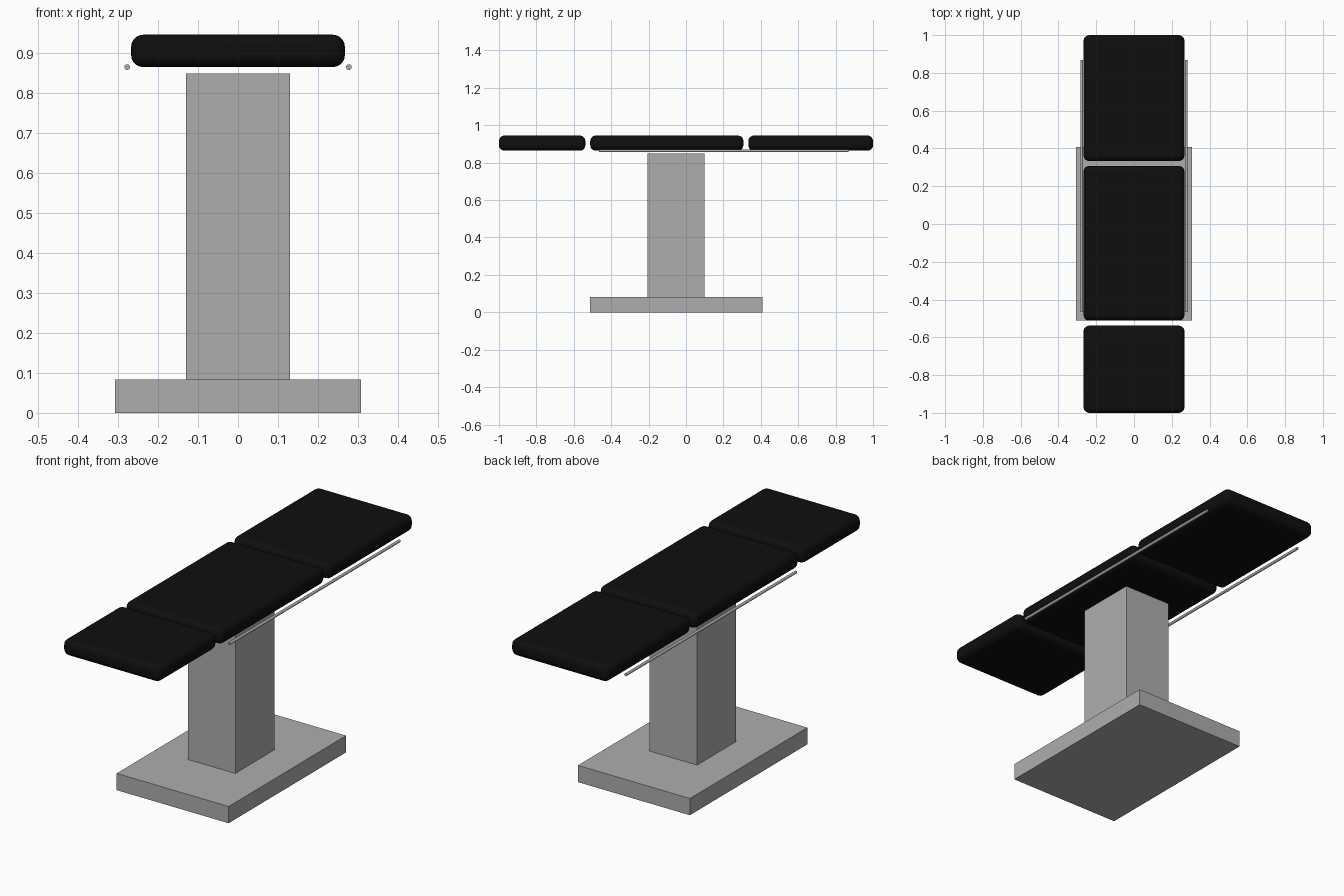
import bpy
import math

cube = bpy.data.objects.get("Cube")
if cube:
    bpy.data.objects.remove(cube, do_unlink=True)


def material(name, color, roughness):
    mat = bpy.data.materials.new(name)
    mat.use_nodes = True
    mat.diffuse_color = color
    shader = mat.node_tree.nodes["Principled BSDF"]
    shader.inputs["Base Color"].default_value = color
    shader.inputs["Roughness"].default_value = roughness
    return mat


grey = material("light_grey_metal", (0.42, 0.42, 0.42, 1), 0.5)
black = material("black_padding", (0.0045, 0.0045, 0.0045, 1), 0.6)


def box(name, half_width, y_range, z_range, mat):
    """Box centred on x, spanning the given y and z ranges."""
    y0, y1 = y_range
    z0, z1 = z_range
    bpy.ops.mesh.primitive_cube_add(size=1, location=(0, (y0 + y1) / 2, (z0 + z1) / 2))
    obj = bpy.context.object
    obj.name = name
    obj.scale = (half_width * 2, y1 - y0, z1 - z0)
    bpy.ops.object.transform_apply(location=False, rotation=False, scale=True)
    obj.data.materials.append(mat)
    return obj


# Floor plate and pedestal
box("base_plate", 0.307, (-0.512, 0.408), (0, 0.083), grey)
box("pedestal_column", 0.13, (-0.207, 0.099), (0.083, 0.848), grey)

# Padded cushions with rounded edges
cushions = {
    "head_cushion": (-1.0, -0.538),
    "middle_cushion": (-0.512, 0.307),
    "leg_cushion": (0.333, 1.0),
}
for name, y_range in cushions.items():
    pad = box(name, 0.267, y_range, (0.864, 0.945), black)
    bevel = pad.modifiers.new("rounded_edges", "BEVEL")
    bevel.width = 0.03
    bevel.segments = 5
    bpy.ops.object.shade_smooth_by_angle(angle=math.radians(40))

# Accessory rails along both sides
for side, x in (("left", 0.277), ("right", -0.277)):
    bpy.ops.mesh.primitive_cylinder_add(
        vertices=24, radius=0.007, depth=1.334,
        location=(x, 0.202, 0.864), rotation=(math.pi / 2, 0, 0))
    rail = bpy.context.object
    rail.name = side + "_side_rail"
    rail.data.materials.append(grey)
    bpy.ops.object.shade_smooth_by_angle(angle=math.radians(40))
